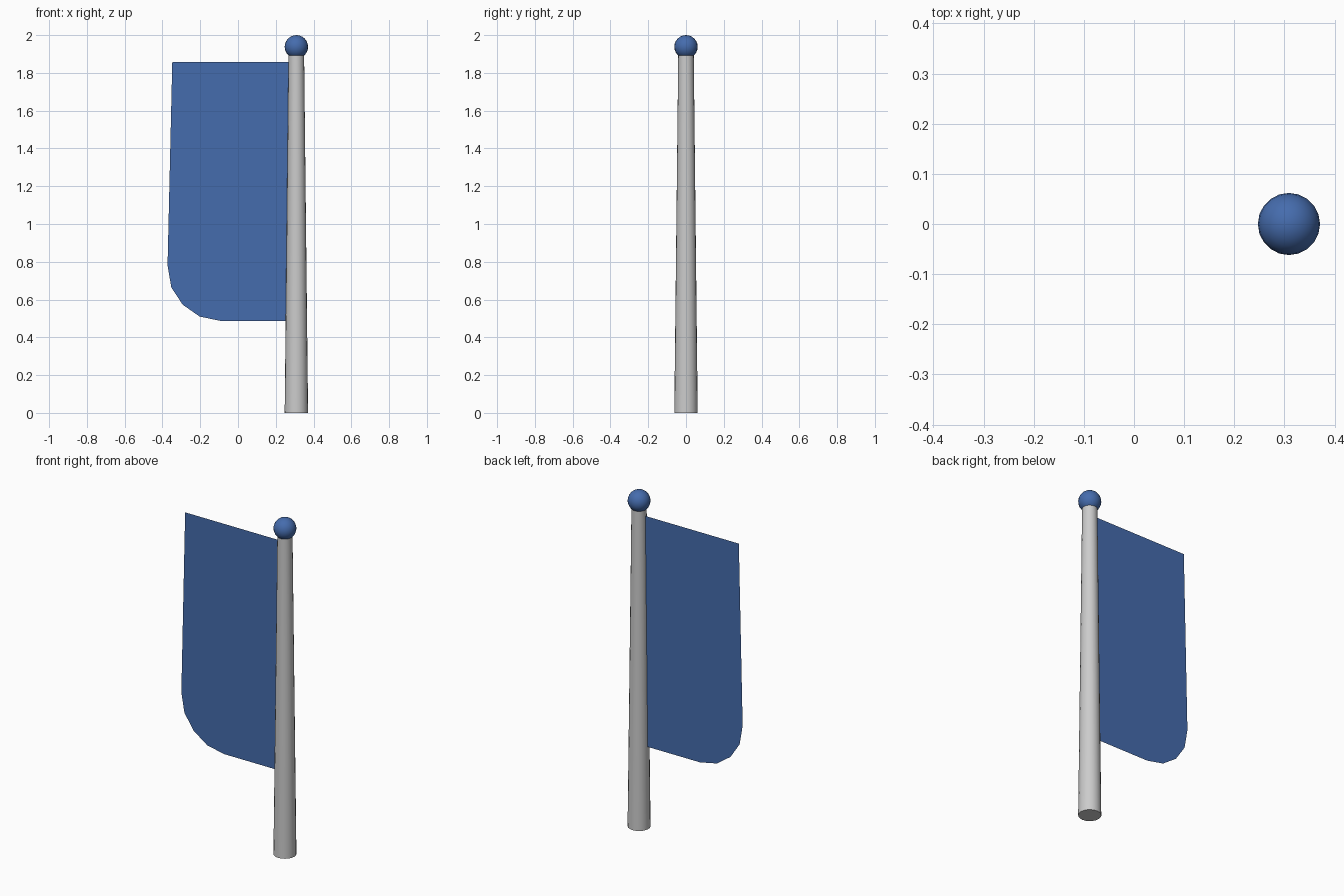
import bpy, bmesh, math

if "Cube" in bpy.data.objects:
    bpy.data.objects.remove(bpy.data.objects["Cube"])

POLE_X = 0.309

blue = bpy.data.materials.new("blue")
blue.diffuse_color = (0.06, 0.15, 0.42, 1)
blue.use_nodes = True
blue.node_tree.nodes["Principled BSDF"].inputs["Base Color"].default_value = blue.diffuse_color


def smooth(obj):
    bpy.ops.object.select_all(action='DESELECT')
    obj.select_set(True)
    bpy.context.view_layer.objects.active = obj
    bpy.ops.object.shade_smooth_by_angle(angle=math.radians(40))


# Tapered pole
bpy.ops.mesh.primitive_cone_add(vertices=20, radius1=0.062, radius2=0.041,
                                depth=1.9, location=(POLE_X, 0, 0.95))
pole = bpy.context.object
pole.name = "pole"
smooth(pole)

# Ball finial
bpy.ops.mesh.primitive_uv_sphere_add(segments=20, ring_count=12, radius=0.062,
                                     location=(POLE_X, 0, 1.938))
ball = bpy.context.object
ball.name = "ball_finial"
ball.data.materials.append(blue)
smooth(ball)

# Flat flag sheet with one rounded lower corner, tucked into the pole
outline = [(0.275, 1.857), (-0.348, 1.857), (-0.373, 0.78), (-0.353, 0.664),
           (-0.293, 0.573), (-0.203, 0.51), (-0.092, 0.487), (0.262, 0.487)]
bm = bmesh.new()
bm.faces.new([bm.verts.new((x, 0, z)) for x, z in outline])
mesh = bpy.data.meshes.new("flag")
bm.to_mesh(mesh)
bm.free()
mesh.materials.append(blue)
flag = bpy.data.objects.new("flag", mesh)
bpy.context.collection.objects.link(flag)
